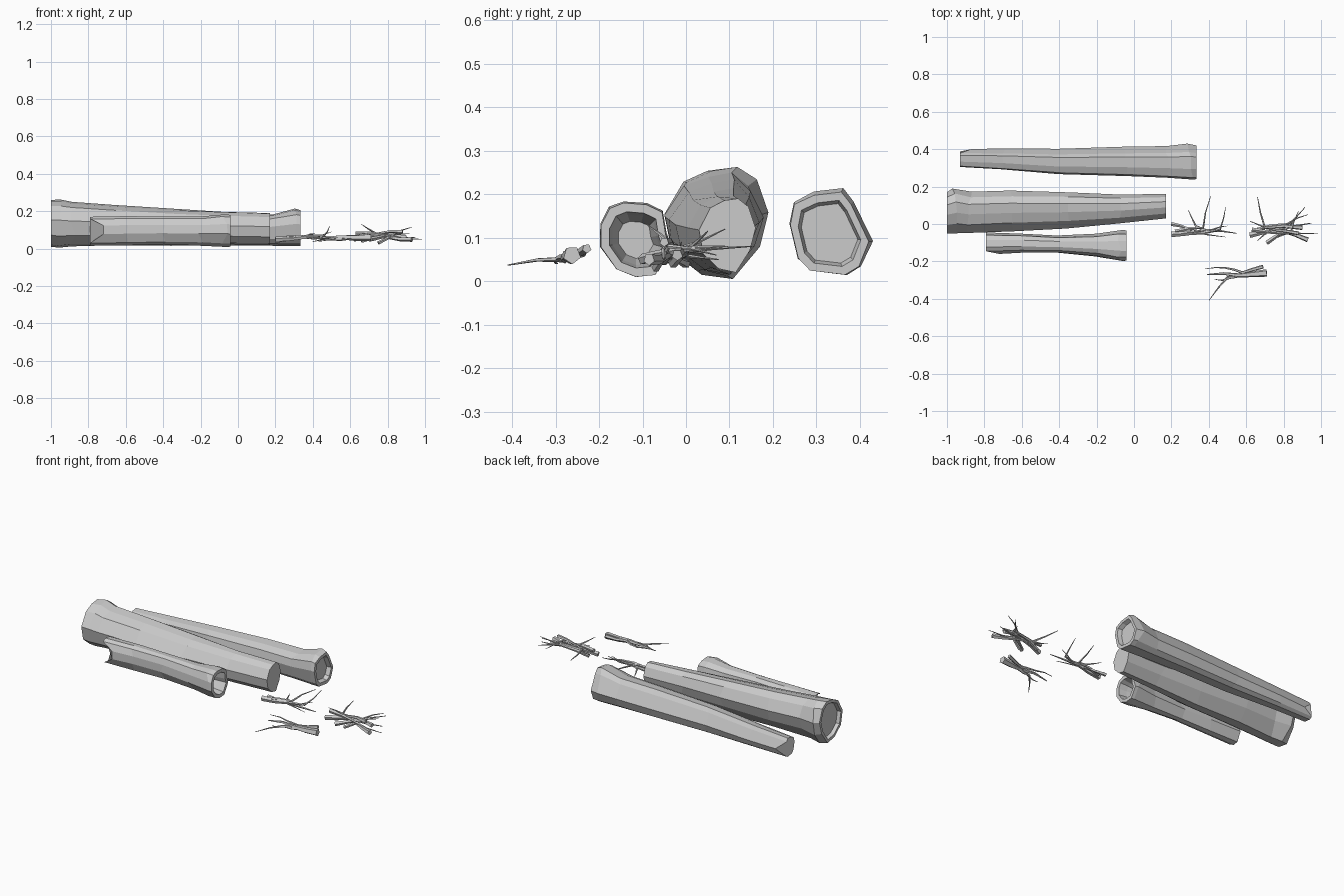
import bpy, bmesh, random
from mathutils import Vector

cube = bpy.data.objects.get("Cube")
if cube:
    bpy.data.objects.remove(cube, do_unlink=True)
random.seed(4)

grey = bpy.data.materials.new("bare wood grey")
grey.use_nodes = True
colour = (0.6, 0.6, 0.6, 1)
grey.diffuse_color = colour
grey.node_tree.nodes["Principled BSDF"].inputs["Base Color"].default_value = colour


def loft(bm, rings):
    """Skin a row of equal rings and cap both ends."""
    rows = [[bm.verts.new(p) for p in ring] for ring in rings]
    n = len(rows[0])
    for a, b in zip(rows, rows[1:]):
        for i in range(n):
            j = (i + 1) % n
            bm.faces.new((a[i], a[j], b[j], b[i]))
    bm.faces.new(rows[0])
    bm.faces.new(rows[-1])


def finish(name, bm):
    bmesh.ops.recalc_face_normals(bm, faces=bm.faces)
    mesh = bpy.data.meshes.new(name)
    bm.to_mesh(mesh)
    bm.free()
    mesh.materials.append(grey)
    obj = bpy.data.objects.new(name, mesh)
    bpy.context.collection.objects.link(obj)
    return obj


def log(name, section, stations, chip=0, side=1, left_pit=(), right_pit=()):
    """Stations are x, y low, y high, z low, z high; pits are (depth, scale)."""
    def ring(st, x, scale, rough=0):
        _, y0, y1, z0, z1 = st
        pts = []
        for u, v in section:
            k = scale * (1 - rough * random.random())
            pts.append((x + rough * random.uniform(-0.3, 0.3),
                        (y0 + y1) / 2 + u * k * (y1 - y0) / 2,
                        (z0 + z1) / 2 + v * k * (z1 - z0) / 2))
        return pts

    first, last = stations[0], stations[-1]
    rings = [ring(first, first[0] + d, s) for d, s in reversed(left_pit)]
    start = len(rings)
    for st in stations:
        rough = 0 if st in (first, last) else 0.05
        rings.append(ring(st, st[0], 1, rough))
    rings += [ring(last, last[0] - d, s) for d, s in right_pit]
    # Split-off corner at the narrow end
    rings[start] = [(p[0] + (chip if u * side > 0.9 else 0), p[1], p[2])
                    for p, (u, v) in zip(rings[start], section)]
    bm = bmesh.new()
    loft(bm, rings)
    return finish(name, bm)


# Logs
log("middle_log",
    [(.38, 1), (.75, .78), (1, .2), (.8, -.4), (.3, -1), (-.3, -.9),
     (-.85, -.5), (-1, .15), (-.6, .75), (-.1, .95)],
    [(-1, -.05, .17, .01, .26), (-.96, -.05, .195, 0, .265),
     (-.88, -.05, .175, .01, .25), (-.65, -.04, .18, .015, .235),
     (-.35, -.025, .17, .015, .215), (-.08, 0, .16, .02, .2),
     (.17, .03, .16, .02, .19)],
    left_pit=[(0, .85), (.02, .8)])

log("back_log",
    [(.3, 1), (.55, .7), (1, -.2), (.75, -.8), (.4, -1), (-.5, -.9),
     (-.8, -.6), (-1, .2), (-.9, .7), (-.4, .92)],
    [(-.93, .305, .4, .015, .125), (-.7, .29, .405, .015, .14),
     (-.4, .265, .405, .015, .165), (-.05, .255, .415, .015, .18),
     (.18, .245, .42, .015, .185), (.3, .235, .43, .01, .215),
     (.335, .24, .42, .015, .205)],
    chip=.06, right_pit=[(0, .8), (.025, .72)])

log("front_hollow_log",
    [(-.75, .85), (-.35, 1), (.3, .95), (.75, .75), (.85, .15), (1, -.25),
     (.55, -.95), (0, -1), (-.55, -.8), (-1, -.2), (-1, .4)],
    [(-.79, -.16, -.045, .015, .17), (-.6, -.155, -.05, .015, .175),
     (-.4, -.155, -.06, .02, .175), (-.2, -.175, -.05, .015, .175),
     (-.07, -.2, -.03, .008, .187), (-.04, -.195, -.035, .01, .18)],
    chip=.07, side=-1, right_pit=[(0, .76), (.05, .68), (.12, .5)])


def twig(bm, thick, *path):
    """Five-sided stick that bends along the path and tapers to its end."""
    pts = [Vector(path[0])]
    for a, b in zip(path, path[1:]):
        a, b = Vector(a), Vector(b)
        wobble = Vector([random.uniform(-.05, .05) for _ in "xyz"]) * (b - a).length
        pts += [(a + b) / 2 + wobble, b]
    rings = []
    for i, p in enumerate(pts):
        along = (pts[min(i + 1, len(pts) - 1)] - pts[max(i - 1, 0)]).normalized()
        side = along.cross(Vector((.1, .3, 1))).normalized()
        up = side.cross(along)
        r = thick * (1 - .88 * i / (len(pts) - 1))
        turn = [(1, 0), (.3, .95), (-.8, .6), (-.8, -.6), (.3, -.95)]
        rings.append([p + r * (side * c + up * s) for c, s in turn])
    loft(bm, rings)


# Twig bundle nearest the logs
bm = bmesh.new()
twig(bm, .016, (.2, -.055, .05), (.36, -.04, .06), (.55, -.05, .06))
twig(bm, .011, (.2, 0, .04), (.3, -.03, .055), (.49, -.07, .05))
twig(bm, .011, (.22, -.04, .05), (.37, -.02, .065), (.41, .15, .08))
twig(bm, .010, (.4, -.04, .06), (.33, -.01, .06), (.29, .075, .05))
twig(bm, .010, (.3, -.05, .055), (.46, -.03, .07), (.49, .09, .12))
twig(bm, .009, (.26, -.05, .06), (.42, -.03, .06), (.5, -.01, .09))
finish("near_twigs", bm)

# Tangled bundle at the far end
bm = bmesh.new()
twig(bm, .015, (.62, -.06, .05), (.78, -.03, .07), (.95, .005, .06))
twig(bm, .014, (.93, -.085, .05), (.8, -.04, .06), (.62, .015, .07))
twig(bm, .013, (.71, -.1, .05), (.82, -.02, .07), (.915, .09, .08))
twig(bm, .013, (.9, -.02, .06), (.7, -.02, .07), (.66, .145, .08))
twig(bm, .012, (.63, -.03, .08), (.8, -.05, .07), (.985, -.05, .05))
twig(bm, .011, (.88, -.05, .09), (.74, -.03, .08), (.66, -.09, .13))
twig(bm, .011, (.66, -.03, .04), (.82, 0, .07), (.93, .05, .115))
twig(bm, .010, (.75, -.07, .03), (.84, -.04, .08), (.88, .07, .06))
finish("tangled_twigs", bm)

# Forked branch at the front
bm = bmesh.new()
twig(bm, .021, (.71, -.262, .06), (.56, -.275, .06), (.39, -.27, .05))
twig(bm, .012, (.6, -.27, .06), (.5, -.285, .05), (.4, -.41, .037))
twig(bm, .011, (.69, -.228, .075), (.58, -.26, .065), (.49, -.235, .06), (.38, -.24, .07))
twig(bm, .009, (.55, -.28, .055), (.48, -.3, .05), (.43, -.295, .04))
finish("forked_branch", bm)
